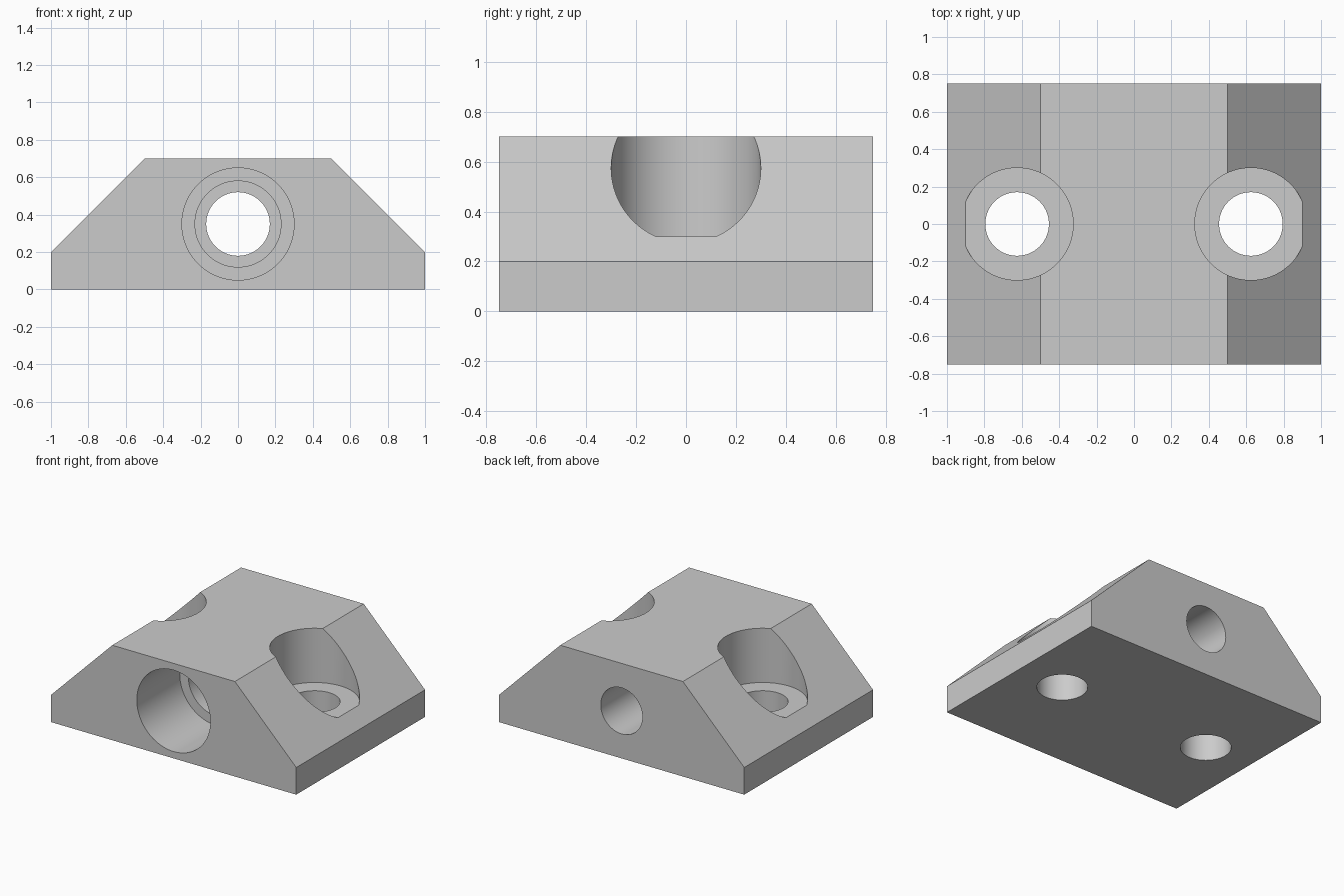
import bpy, bmesh, math
from mathutils import Vector

cube = bpy.data.objects.get("Cube")
if cube:
    bpy.data.objects.remove(cube, do_unlink=True)

# Single plain grey
grey = bpy.data.materials.new("grey")
grey.use_nodes = True
colour = (0.6, 0.6, 0.6, 1)
grey.diffuse_color = colour
grey.node_tree.nodes["Principled BSDF"].inputs["Base Color"].default_value = colour

# Block: chamfered profile extruded front to back
profile = [(-1, 0), (1, 0), (1, 0.2), (0.5, 0.7), (-0.5, 0.7), (-1, 0.2)]
bm = bmesh.new()
face = bm.faces.new([bm.verts.new((x, -0.75, z)) for x, z in profile])
extruded = bmesh.ops.extrude_face_region(bm, geom=[face])
moved = [v for v in extruded["geom"] if isinstance(v, bmesh.types.BMVert)]
bmesh.ops.translate(bm, verts=moved, vec=(0, 1.5, 0))
bmesh.ops.recalc_face_normals(bm, faces=bm.faces)
mesh = bpy.data.meshes.new("mounting_block")
bm.to_mesh(mesh)
bm.free()
block = bpy.data.objects.new("mounting_block", mesh)
bpy.context.collection.objects.link(block)
mesh.materials.append(grey)


def drill(start, end, radius):
    """Cut a round hole from start to end through the block."""
    a, b = Vector(start), Vector(end)
    bpy.ops.mesh.primitive_cylinder_add(
        vertices=96, radius=radius, depth=(b - a).length, location=(a + b) / 2,
        rotation=(b - a).to_track_quat("Z", "Y").to_euler())
    cutter = bpy.context.object
    cutter.name = "hole_cutter"
    cutter.hide_render = True
    cutter.data.materials.append(grey)
    bpy.ops.object.select_all(action="DESELECT")
    block.select_set(True)
    bpy.context.view_layer.objects.active = block
    cut = block.modifiers.new("hole", "BOOLEAN")
    cut.operation = "DIFFERENCE"
    cut.solver = "EXACT"
    cut.object = cutter
    bpy.ops.object.modifier_apply(modifier=cut.name)
    bpy.data.objects.remove(cutter, do_unlink=True)


# Stepped bore running front to back
for radius, end in ((0.3, -0.25), (0.23, 0.25), (0.17, 1)):
    drill((0, -1, 0.35), (0, end, 0.35), radius)

# Counterbored bolt holes, one on each slope
for side in (-1, 1):
    x = side * 0.625
    drill((x, 0, 0.3), (x, 0, 1), 0.3)
    drill((x, 0, -0.2), (x, 0, 0.6), 0.17)

bpy.ops.object.shade_smooth_by_angle(angle=math.radians(30))
